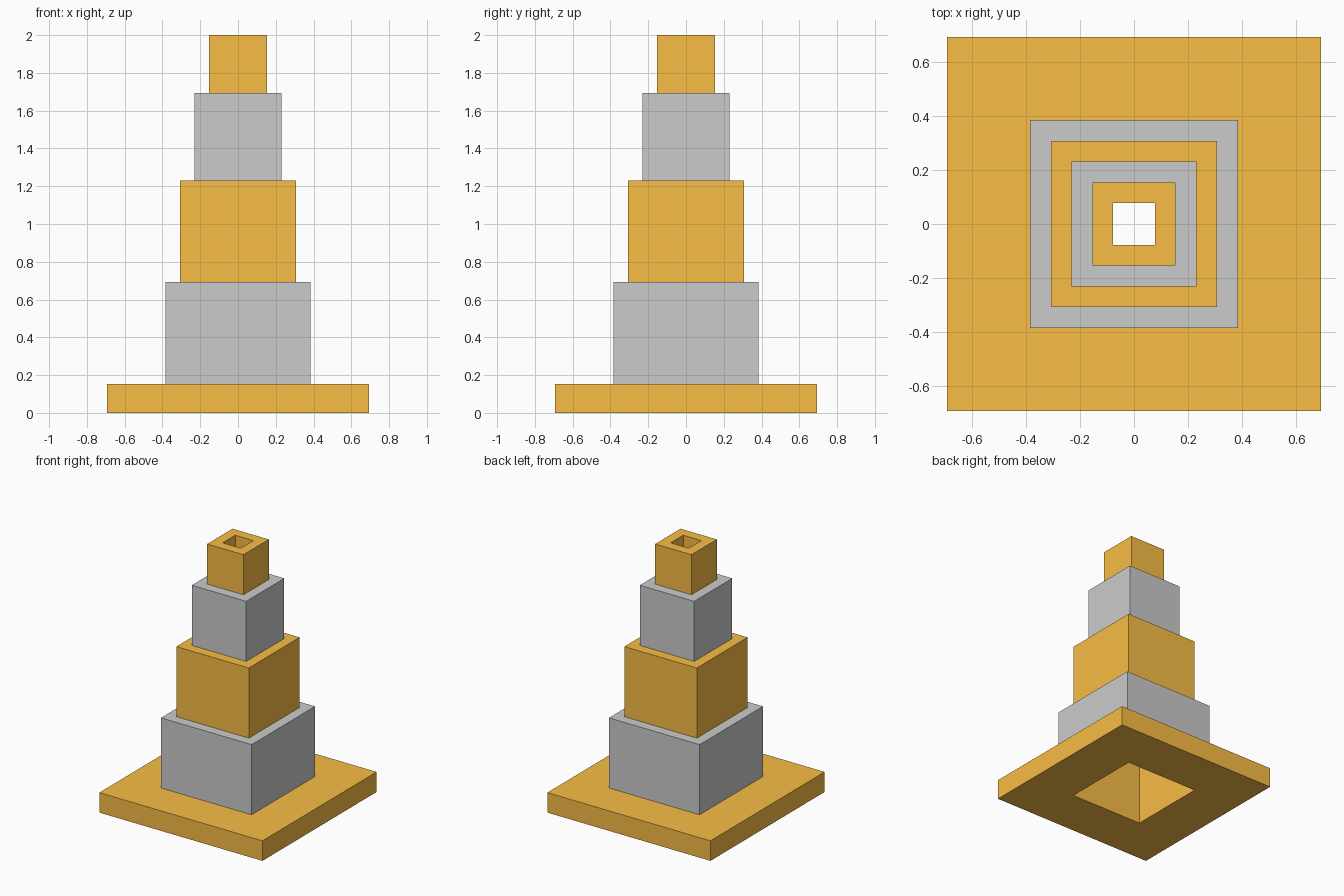
import bpy
import bmesh

if "Cube" in bpy.data.objects:
    bpy.data.objects.remove(bpy.data.objects["Cube"])

U = 1 / 13  # one modelling step: the cone is 26 steps tall

orange = bpy.data.materials.new("orange")
orange.diffuse_color = (0.94, 0.51, 0.06, 1)
orange.use_nodes = True
orange.node_tree.nodes["Principled BSDF"].inputs["Base Color"].default_value = orange.diffuse_color


def square_sweep(name, profile, mat=None):
    """Sweep a (half width, height) profile around a square."""
    bm = bmesh.new()
    corners = [(-1, -1), (1, -1), (1, 1), (-1, 1)]
    rings = [[bm.verts.new((cx * r * U, cy * r * U, z * U)) for cx, cy in corners]
             for r, z in profile]
    for low, high in zip(rings, rings[1:]):
        for k in range(4):
            n = (k + 1) % 4
            bm.faces.new((low[k], low[n], high[n], high[k]))
    mesh = bpy.data.meshes.new(name)
    bm.to_mesh(mesh)
    bm.free()
    if mat:
        mesh.materials.append(mat)
    obj = bpy.data.objects.new(name, mesh)
    bpy.context.collection.objects.link(obj)


# Top tier, hollow stepped interior and base plate as one continuous shell
square_sweep("tip_lining_and_base",
             [(2, 22), (2, 26), (1, 26), (1, 21), (2, 21), (2, 15), (3, 15),
              (3, 8), (4, 8), (4, 0), (9, 0), (9, 2), (5, 2)], orange)

# Outer tiers: wall plus the ledge on top
square_sweep("lower_grey_band", [(5, 2), (5, 9), (4, 9)])
square_sweep("middle_orange_band", [(4, 9), (4, 16), (3, 16)], orange)
square_sweep("upper_grey_band", [(3, 16), (3, 22), (2, 22)])
